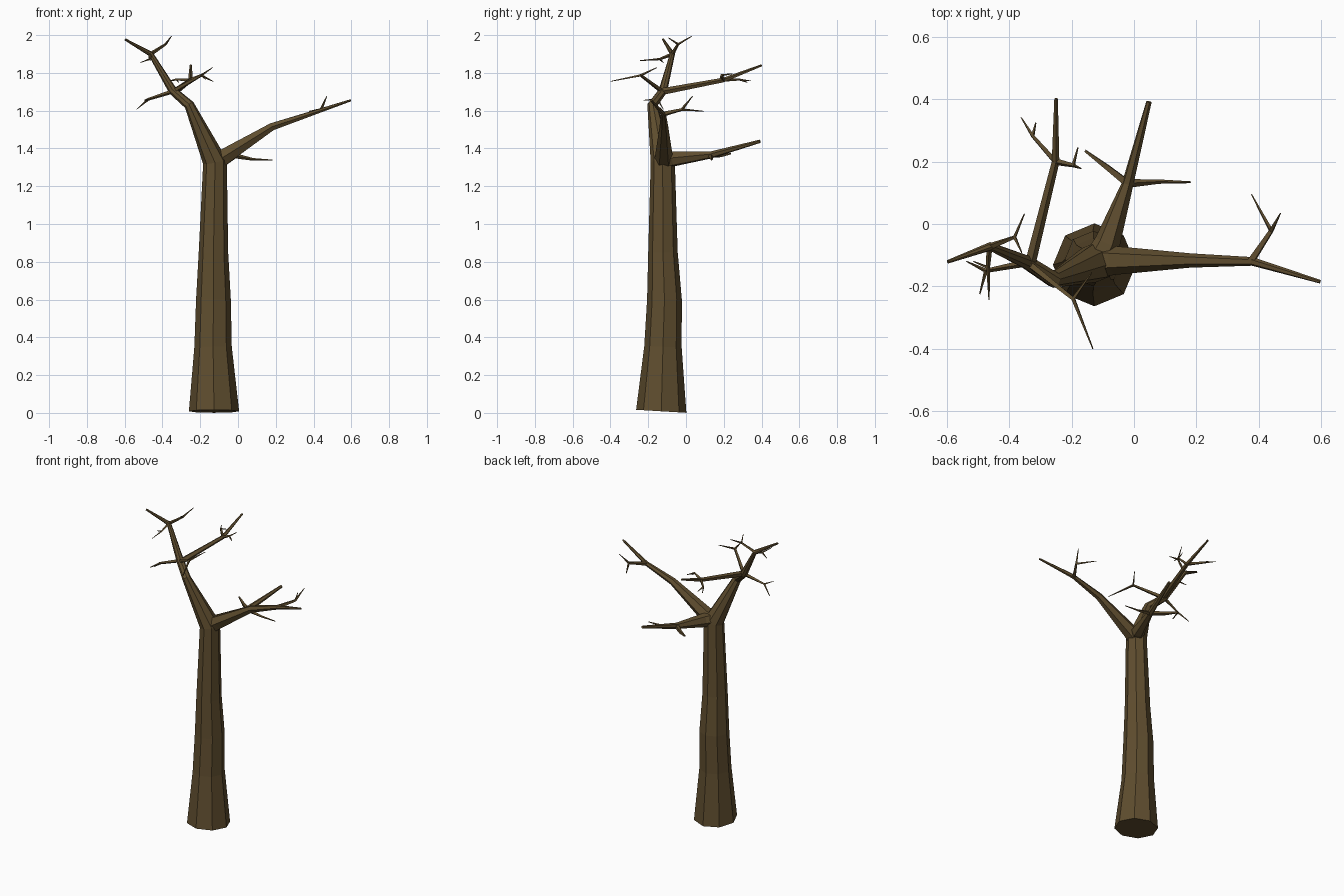
import bpy, bmesh, math
from mathutils import Vector

bark = bpy.data.materials.new("bark")
bark.diffuse_color = (0.115, 0.075, 0.028, 1)
UP = Vector((0, 0, 1))


def limb(name, rows, sides=5):
    """Tapered faceted tube; each row is x, y, z, radius."""
    pts = [Vector(r[:3]) for r in rows]
    bm = bmesh.new()
    rings = []
    for i, p in enumerate(pts):
        a = (p - pts[i - 1]).normalized() if i else Vector()
        b = (pts[i + 1] - p).normalized() if i < len(pts) - 1 else Vector()
        q = UP.rotation_difference((a + b).normalized())
        ring = []
        for k in range(sides):
            t = 2 * math.pi * k / sides - math.pi / 2
            ring.append(bm.verts.new(p + q @ Vector((math.cos(t), math.sin(t), 0)) * rows[i][3]))
        rings.append(ring)
    for r0, r1 in zip(rings, rings[1:]):
        for k in range(sides):
            n = (k + 1) % sides
            bm.faces.new((r0[k], r0[n], r1[n], r1[k]))
    bm.faces.new(rings[0][::-1])
    bm.faces.new(rings[-1])
    bmesh.ops.recalc_face_normals(bm, faces=bm.faces[:])
    me = bpy.data.meshes.new(name)
    bm.to_mesh(me)
    bm.free()
    me.materials.append(bark)
    ob = bpy.data.objects.new(name, me)
    bpy.context.collection.objects.link(ob)
    return ob


def twig(name, start, hub, tips, r=0.011):
    """Thin shoot from a branch that forks at a hub."""
    rh = r * 0.6
    limb(name, [(*start, r), (*hub, rh), (*tips[0], 0.002)], 4)
    for i, tip in enumerate(tips[1:]):
        limb(f"{name}_fork_{i + 1}", [(*hub, rh * 0.9), (*tip, 0.002)], 4)


# Trunk running on into the left leader
trunk = limb("trunk", [
    (-0.127, -0.131, 0.010, 0.133), (-0.132, -0.122, 0.35, 0.099),
    (-0.130, -0.114, 0.60, 0.092), (-0.130, -0.122, 0.85, 0.078),
    (-0.122, -0.123, 1.33, 0.064), (-0.258, -0.178, 1.63, 0.027),
    (-0.345, -0.122, 1.705, 0.023), (-0.462, -0.072, 1.90, 0.014),
    (-0.597, -0.121, 1.977, 0.006)], 8)

# Slightly uneven foot
for v in trunk.data.vertices:
    if v.co.z < 0.1:
        v.co.z = 0.0085 - 0.06 * (v.co.y + 0.131)

# Main branches
limb("right_branch", [
    (-0.125, -0.118, 1.325, 0.055), (-0.06, -0.117, 1.365, 0.046),
    (0.18, -0.117, 1.515, 0.023), (0.38, -0.12, 1.582, 0.014),
    (0.597, -0.185, 1.655, 0.006)], 6)
limb("back_branch", [
    (-0.12, -0.12, 1.342, 0.046), (-0.085, -0.06, 1.346, 0.042),
    (-0.02, 0.13, 1.365, 0.019), (0.048, 0.392, 1.438, 0.009)], 6)
limb("upper_back_branch", [
    (-0.335, -0.13, 1.70, 0.019), (-0.252, 0.20, 1.762, 0.013),
    (-0.25, 0.402, 1.84, 0.006)], 5)

# Twigs of the right branch
twig("right_twig", (0.375, -0.12, 1.582), (0.44, -0.022, 1.606),
     [(0.47, 0.035, 1.677), (0.377, 0.095, 1.597)], 0.014)

# Twigs of the back branch
limb("back_twig_left", [(-0.02, 0.13, 1.365, 0.015), (-0.09, 0.185, 1.362, 0.011),
                        (-0.157, 0.235, 1.372, 0.005)], 4)
limb("back_twig_right", [(-0.02, 0.13, 1.362, 0.014), (0.08, 0.136, 1.342, 0.007),
                         (0.182, 0.134, 1.338, 0.003)], 4)

# Twigs of the upper back branch
twig("upper_twig_left", (-0.252, 0.20, 1.762), (-0.325, 0.282, 1.765),
     [(-0.362, 0.342, 1.758), (-0.315, 0.325, 1.75)])
twig("upper_twig_right", (-0.252, 0.20, 1.762), (-0.195, 0.188, 1.788),
     [(-0.17, 0.178, 1.765), (-0.18, 0.245, 1.795)])

# Twigs of the left leader
twig("front_twig", (-0.335, -0.13, 1.705), (-0.195, -0.24, 1.787),
     [(-0.132, -0.40, 1.755), (-0.135, -0.155, 1.828)], 0.013)
twig("low_left_twig", (-0.345, -0.125, 1.702), (-0.475, -0.15, 1.66),
     [(-0.537, -0.12, 1.607), (-0.495, -0.225, 1.655)], 0.012)
twig("top_twig", (-0.462, -0.072, 1.90), (-0.383, -0.042, 1.952),
     [(-0.352, 0.032, 1.995), (-0.36, -0.092, 1.985)])
twig("top_front_twig", (-0.464, -0.074, 1.898), (-0.468, -0.14, 1.873),
     [(-0.465, -0.243, 1.865), (-0.515, -0.12, 1.855)], 0.01)
